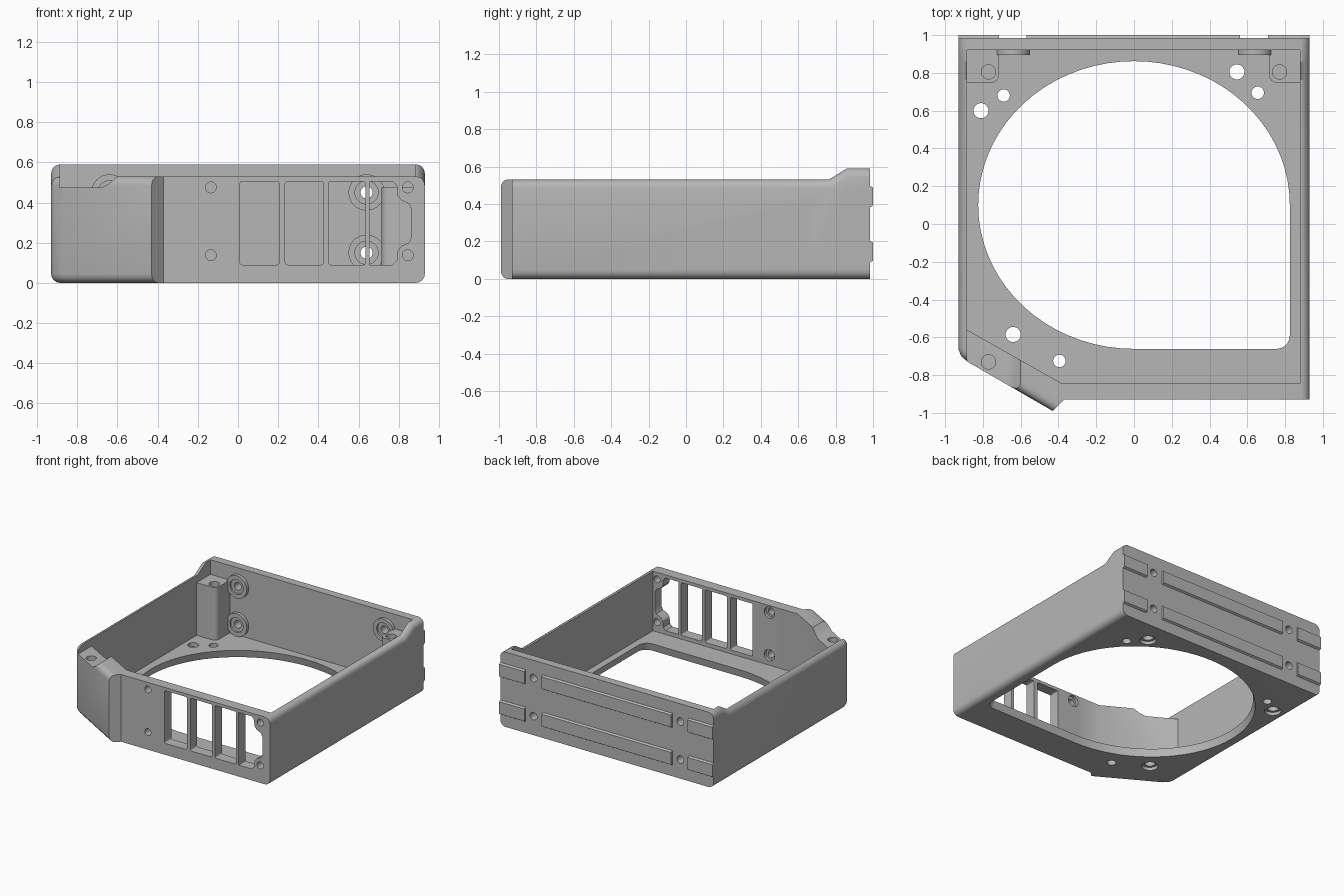
import bpy, bmesh, math
from mathutils import Vector

cube = bpy.data.objects.get("Cube")
if cube:
    bpy.data.objects.remove(cube, do_unlink=True)

grey = bpy.data.materials.new("plain grey")
grey.use_nodes = True
grey.diffuse_color = (0.47, 0.47, 0.47, 1)
grey.node_tree.nodes["Principled BSDF"].inputs["Base Color"].default_value = grey.diffuse_color

AXES = {
    "x": lambda a, b, h: (h, a, b),
    "y": lambda a, b, h: (a, h, b),
    "z": lambda a, b, h: (a, b, h),
}


def prism(name, pts, lo, hi, axis="z", rule=None, width=0.045, flare=1):
    """Extrude a profile along an axis; flare scales its low end; bevel edges whose ends pass the rule."""
    bm = bmesh.new()
    place = AXES[axis]
    low = [bm.verts.new(place(a * flare, b * flare, lo)) for a, b in pts]
    top = [bm.verts.new(place(a, b, hi)) for a, b in pts]
    bm.faces.new(low)
    bm.faces.new(top)
    for i in range(len(pts)):
        j = (i + 1) % len(pts)
        bm.faces.new((low[i], low[j], top[j], top[i]))
    bmesh.ops.recalc_face_normals(bm, faces=bm.faces)
    if rule:
        edges = [e for e in bm.edges if rule(e.verts[0].co, e.verts[1].co)]
        bmesh.ops.bevel(bm, geom=edges, offset=width, segments=4, profile=0.5, affect="EDGES")
    mesh = bpy.data.meshes.new(name)
    bm.to_mesh(mesh)
    bm.free()
    mesh.materials.append(grey)
    obj = bpy.data.objects.new(name, mesh)
    bpy.context.collection.objects.link(obj)
    return obj


def rect(a0, a1, b0, b1):
    return [(a0, b0), (a1, b0), (a1, b1), (a0, b1)]


def circle(a, b, r, n=24):
    return [(a + r * math.cos(t * math.tau / n), b + r * math.sin(t * math.tau / n)) for t in range(n)]


def combine(target, tool, operation="DIFFERENCE"):
    mod = target.modifiers.new("shape", "BOOLEAN")
    mod.operation, mod.object, mod.solver = operation, tool, "EXACT"
    bpy.context.view_layer.objects.active = target
    bpy.ops.object.modifier_apply(modifier=mod.name)
    bpy.data.objects.remove(tool, do_unlink=True)


def drill(target, a, b, r, lo, hi, axis="z"):
    combine(target, prism("drill", circle(a, b, r), lo, hi, axis))


# Outer body with rounded long sides and diagonal corner
def body_edge(p, q):
    mid = (p + q) / 2
    return abs(p.z - q.z) < 1e-5 and (abs(mid.x) > 0.925 or (mid.x < -0.42 and mid.y < -0.66))


outline = [(-0.93, 0.985), (-0.93, -0.66), (-0.915, -0.7), (-0.88, -0.73), (-0.43, -0.99),
           (-0.37, -0.93), (0.93, -0.93), (0.93, 0.985)]
frame = prism("frame", outline, 0, 0.53, rule=body_edge)


# Raised back wall with sloping shoulders
def shoulder_edge(p, q):
    return abs(p.x - q.x) < 1e-5 and min(p.z, q.z) > 0.4


shoulder = [(0.65, 0.46), (0.86, 0.59), (0.985, 0.59), (0.985, 0.08), (0.65, 0.08)]
combine(frame, prism("shoulder", shoulder, -0.93, 0.93, "x", shoulder_edge), "UNION")

# Hollow interior
inside = [(-0.885, 0.92), (-0.885, -0.56), (-0.38, -0.845), (0.88, -0.845), (0.88, 0.92)]
combine(frame, prism("cavity", inside, 0.06, 1))

# Lowered pad on the diagonal corner
pad = [(-0.885, 0.475), (-0.68, 0.475), (-0.64, 0.495), (-0.6, 0.531), (-0.6, 0.7), (-0.885, 0.7)]
combine(frame, prism("pad_cut", pad, -1.1, -0.5, "y"))
drill(frame, -0.77, -0.73, 0.038, 0.3, 0.6)

# Floor opening: oval with one squared corner, flared underneath
opening = []
for i in range(55):
    t = math.radians(5 * i)
    opening.append((0.82 * math.cos(t), 0.1 + 0.757 * math.sin(t)))
for i in range(9):
    t = math.radians(-90 + 90 * i / 8)
    opening.append((0.75 + 0.07 * math.cos(t), -0.587 + 0.07 * math.sin(t)))
combine(frame, prism("opening", opening, -0.02, 0.08, flare=1.03))

# Floor screw holes, the larger ones countersunk from below
for x, y, sunk in [(-0.81, 0.6, True), (-0.69, 0.68, False), (0.545, 0.805, True),
                   (0.655, 0.695, False), (-0.64, -0.585, True), (-0.395, -0.725, False)]:
    drill(frame, x, y, 0.04 if sunk else 0.033, -0.1, 0.2)
    if sunk:
        drill(frame, x, y, 0.06, -0.1, 0.025)

# Front windows, the last one notched around its screws
for x0, x1 in [(0.01, 0.205), (0.235, 0.425), (0.45, 0.635)]:
    hole = prism("window", rect(x0, x1, 0.09, 0.505), -1.1, -0.8, "y",
                 lambda p, q: abs(p.y - q.y) > 0.1, 0.012)
    combine(frame, hole)
half = [(0.655, 0.09), (0.77, 0.09), (0.79, 0.11), (0.795, 0.16), (0.815, 0.185), (0.85, 0.2), (0.863, 0.225)]
notched = half + [(x, 0.595 - z) for x, z in reversed(half)]
combine(frame, prism("window", notched, -1.1, -0.8, "y"))

# Front and back wall screw holes
for z in (0.138, 0.475):
    for x in (-0.135, 0.845):
        drill(frame, x, z, 0.027, -1.1, -0.8, "y")
    drill(frame, -0.135, z, 0.045, -0.87, -0.8, "y")
for z in (0.15, 0.45):
    for x in (-0.64, 0.64):
        drill(frame, x, z, 0.03, 0.8, 1.1, "y")

parts = [frame]
for side, label in ((-1, "right"), (1, "left")):
    # Corner post with a blind screw hole and one rounded corner
    post = prism("back_post_" + label, rect(*sorted((side * 0.715, side * 0.89)), 0.748, 0.93), 0.05, 0.475,
                 rule=lambda p, q: abs(p.z - q.z) > 0.1 and abs(p.x) < 0.75 and p.y < 0.8, width=0.04)
    drill(post, side * 0.77, 0.805, 0.038, 0.3, 0.6)
    parts.append(post)
    # Ringed screw bosses inside the back wall
    for z, level in ((0.15, "lower"), (0.45, "upper")):
        boss = prism(f"{level}_boss_{label}", circle(side * 0.64, z, 0.09, 32), 0.895, 0.925, "y")
        drill(boss, side * 0.64, z, 0.058, 0.8, 0.91, "y")
        drill(boss, side * 0.64, z, 0.03, 0.8, 1, "y")
        parts.append(boss)

# Raised rails across the back, narrowed towards their outer face
for z0, z1, level in ((0.085, 0.205, "lower"), (0.38, 0.5, "upper")):
    rail = [(0.98, z0), (1.0, z0 + 0.012), (1.0, z1 - 0.012), (0.98, z1)]
    for x0, x1, place in ((-0.93, -0.715, "right"), (-0.57, 0.56, "middle"), (0.71, 0.93, "left")):
        parts.append(prism(f"{level}_rail_{place}", rail, x0, x1, "x"))

# Smooth the rounded edges and keep the corners crisp
bpy.ops.object.select_all(action="DESELECT")
for obj in parts:
    obj.data.materials.clear()
    obj.data.materials.append(grey)
    obj.select_set(True)
bpy.context.view_layer.objects.active = frame
bpy.ops.object.shade_smooth_by_angle(angle=math.radians(30))
